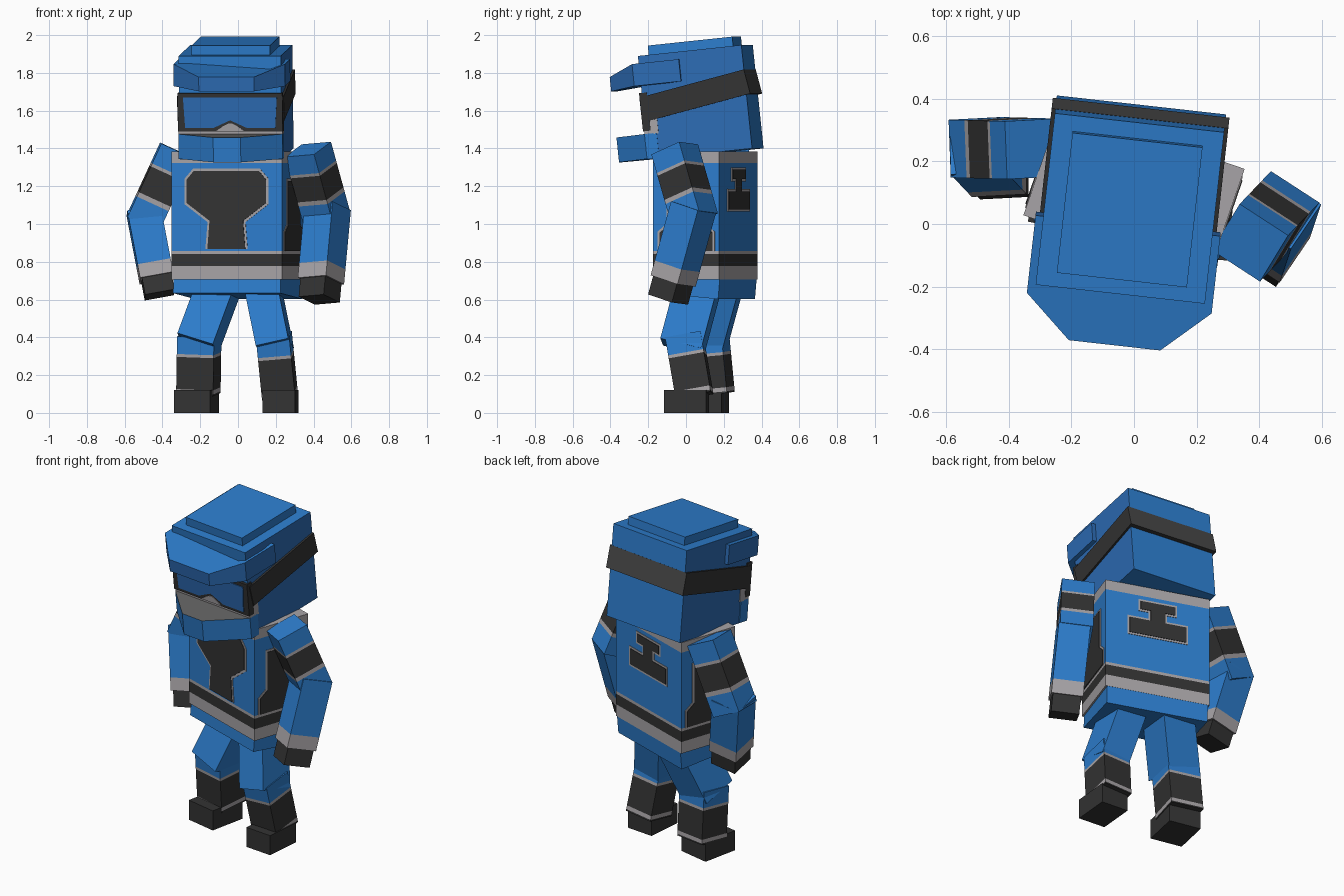
import bpy, bmesh, math
from mathutils import Matrix, Vector

if "Cube" in bpy.data.objects:
    bpy.data.objects.remove(bpy.data.objects["Cube"])

def material(name, rgb):
    m = bpy.data.materials.new(name)
    m.diffuse_color = (*rgb, 1)
    m.use_nodes = True
    m.node_tree.nodes["Principled BSDF"].inputs["Base Color"].default_value = m.diffuse_color
    return m

BLUE = material("suit blue", (0.026, 0.205, 0.61))
DEEP = material("helmet side blue", (0.026, 0.15, 0.46))
GREY = material("trim grey", (0.39, 0.37, 0.385))
DARK = material("face grey", (0.13, 0.13, 0.13))
BLACK = material("pad black", (0.033, 0.033, 0.033))
CHARCOAL = material("strap charcoal", (0.06, 0.06, 0.06))

def T(x, y, z):
    return Matrix.Translation((x, y, z))

def R(deg, axis):
    return Matrix.Rotation(math.radians(deg), 4, axis)

def finish(name, bm, mats):
    bmesh.ops.recalc_face_normals(bm, faces=bm.faces)
    me = bpy.data.meshes.new(name)
    bm.to_mesh(me)
    bm.free()
    for m in mats:
        me.materials.append(m)
    ob = bpy.data.objects.new(name, me)
    bpy.context.collection.objects.link(ob)
    return ob

def prism(name, pts, z0, z1, M, mat, top_mat=None, bend=None):
    """Extrude an outline from z0 to z1 in the frame M; bend(x, y, z) may adjust z."""
    bm = bmesh.new()
    f = bend or (lambda x, y, z: z)
    lo = [bm.verts.new(M @ Vector((x, y, f(x, y, z0)))) for x, y in pts]
    hi = [bm.verts.new(M @ Vector((x, y, f(x, y, z1)))) for x, y in pts]
    bm.faces.new(lo)
    bm.faces.new(hi).material_index = 1
    n = len(pts)
    for i in range(n):
        j = (i + 1) % n
        bm.faces.new((lo[i], lo[j], hi[j], hi[i]))
    return finish(name, bm, [mat, top_mat or mat])

def box(name, x0, x1, y0, y1, z0, z1, M, mat):
    return prism(name, [(x0, y0), (x1, y0), (x1, y1), (x0, y1)], z0, z1, M, mat)

def recolour(ob, mat, M, rule):
    """Give mat to the faces whose normal, in the frame M, satisfies the rule."""
    ob.data.materials.append(mat)
    inv = M.to_3x3().inverted()
    for p in ob.data.polygons:
        if rule(inv @ p.normal):
            p.material_index = len(ob.data.materials) - 1

def banded(name, p0, p1, w, d, yaw, bands):
    """Box from p0 to p1, cut into colour bands [(end fraction, material)]."""
    p0, p1 = Vector(p0), Vector(p1)
    z = (p1 - p0).normalized()
    x = (R(yaw, 'Z') @ Vector((0, 1, 0))).cross(z).normalized()
    y = z.cross(x)
    bm = bmesh.new()
    def ring(t):
        c = p0.lerp(p1, t)
        return [bm.verts.new(c + x * a * w / 2 + y * b * d / 2)
                for a, b in ((-1, -1), (1, -1), (1, 1), (-1, 1))]
    mats = [BLUE, GREY, BLACK]
    last = ring(0)
    bm.faces.new(last).material_index = mats.index(bands[0][1])
    for t, m in bands:
        nxt = ring(t)
        for i in range(4):
            j = (i + 1) % 4
            bm.faces.new((last[i], last[j], nxt[j], nxt[i])).material_index = mats.index(m)
        last = nxt
    bm.faces.new(last).material_index = mats.index(bands[-1][1])
    return finish(name, bm, mats)

# Torso, turned to one side, with collar and hem stripes
W, D, YAW, TY = 0.62, 0.37, -19, 0.102
banded("torso", (0, TY, 1.385), (0, TY, 0.705), W, D, YAW,
       [(0.09, GREY), (0.775, BLUE), (0.80, GREY), (0.895, BLACK), (1, GREY)])
body = T(0, TY, 0) @ R(YAW, 'Z')
box("pelvis", -0.30, 0.30, -0.18, 0.18, -0.05, 0.06,
    T(0, TY, 0.668) @ R(YAW, 'Z') @ R(-5, 'X'), BLUE)

# Thin emblem plates: black shape on a slightly larger grey outline
def mirror(half):
    return half + [(-u, v) for u, v in reversed(half)]

def emblem(name, outer, inner, turn, dist):
    M = body @ R(turn, 'Z') @ R(90, 'X') @ T(0, 0, dist)
    prism(name + "_outline", mirror(outer), -0.002, 0.003, M, GREY)
    prism(name, mirror(inner), -0.002, 0.006, M, BLACK)

emblem("chest_panel",
       [(0.118, 0.868), (0.106, 1.01), (0.235, 1.105), (0.235, 1.24), (0.187, 1.293)],
       [(0.106, 0.868), (0.094, 1.017), (0.222, 1.111), (0.222, 1.235), (0.182, 1.281)],
       0, D / 2)
emblem("back_panel",
       [(0.18, 1.065), (0.18, 1.185), (0.055, 1.185), (0.055, 1.225), (0.115, 1.225), (0.115, 1.30)],
       [(0.168, 1.077), (0.168, 1.173), (0.043, 1.173), (0.043, 1.237), (0.103, 1.237), (0.103, 1.288)],
       180, D / 2)
for side, turn in (("right", 90), ("left", -90)):
    emblem(side + "_side_panel",
           [(0.16, 0.858), (0.16, 0.96), (0.11, 1.0), (0.11, 1.24)],
           [(0.148, 0.858), (0.148, 0.954), (0.098, 0.994), (0.098, 1.228)],
           turn, W / 2)

# Head, turned and nodding forward; its sides are a deeper blue
head = T(-0.01, 0.078, 1.645) @ R(-6.4, 'Z') @ R(6, 'X')
helmet = box("helmet", -0.272, 0.272, -0.277, 0.277, -0.275, 0.275, head, BLUE)
recolour(helmet, DEEP, head, lambda n: abs(n.x) > 0.9)
box("helmet_top", -0.209, 0.209, -0.226, 0.226, 0.275, 0.325, head, BLUE)

# Brim: wraps the sides and tapers to the front
brim = prism("brim", [(-0.297, -0.06), (-0.297, -0.31), (-0.147, -0.452),
                      (0.147, -0.452), (0.297, -0.31), (0.297, -0.06)], 0.118, 0.235, head, BLUE,
             bend=lambda x, y, z: z if y > -0.4 else 0.105 + (z - 0.118) * 0.65)
recolour(brim, DEEP, head, lambda n: abs(n.z) < 0.3)

# Chin guard: tapered, with a grey upper face
prism("chin_guard", [(-0.277, -0.22), (-0.277, -0.285), (-0.073, -0.458),
                     (0.073, -0.458), (0.277, -0.285), (0.277, -0.22)],
      -0.272, -0.14, head, BLUE, DARK)

# Goggles: strap, frame, lens and nose notch
turn = T(-0.01, 0.078, 1.68) @ R(-6.4, 'Z') @ R(15, 'X')
strap = box("goggle_strap", -0.284, 0.284, -0.27, 0.288, -0.066, 0.066, turn, BLACK)
recolour(strap, CHARCOAL, turn, lambda n: n.y > 0.9)
box("goggle_pad", -0.277, 0.277, -0.284, -0.21, -0.145, -0.06, head, GREY)
box("goggle_frame", -0.279, 0.279, -0.291, -0.25, -0.125, 0.078, head, BLACK)
face = head @ R(90, 'X') @ T(0, 0, 0.291)
prism("nose_notch", mirror([(0.075, -0.123), (0.04, -0.098), (0.01, -0.083)]),
      -0.002, 0.003, face, GREY)
prism("goggle_lens", mirror([(0, -0.066), (0.09, -0.107), (0.24, -0.107), (0.25, 0.055)])[:-1],
      -0.002, 0.004, face, DEEP)

# Arms: banded upper arm, forearm with cuff, narrower hand
UPPER = [(0.27, BLUE), (0.31, GREY), (0.66, BLACK), (0.72, GREY), (1, BLUE)]
FORE = [(0.80, BLUE), (1, GREY)]
arms = (("left", (-0.325, 0.24, 1.39), (-0.505, 0.245, 1.0), (-0.50, 0.25, 1.07),
         (-0.415, 0.16, 0.625), 3),
        ("right", (0.37, -0.06, 1.395), (0.47, 0.045, 1.03), (0.475, 0.04, 1.09),
         (0.43, -0.095, 0.60), -33))
for side, shoulder, elbow, fore_top, hand, yaw in arms:
    wrist = Vector(fore_top).lerp(Vector(hand), 0.80)
    banded(side + "_upper_arm", shoulder, elbow, 0.185, 0.185, yaw, UPPER)
    banded(side + "_forearm", fore_top, wrist, 0.178, 0.178, yaw, FORE)
    banded(side + "_hand", wrist, hand, 0.158, 0.158, yaw, [(1, BLACK)])

# Legs: thigh, banded shin and boot
SHIN = [(0.30, BLUE), (0.35, GREY), (0.90, BLACK), (0.97, GREY), (1, BLACK)]
legs = (("left", (-0.10, 0.18, 0.67), (-0.215, 0.095, 0.36), (-0.205, 0.115, 0.41),
         (-0.21, 0.145, 0.10), (-0.22, 0.10), -12, 0.195),
        ("right", (0.13, 0.065, 0.67), (0.195, -0.02, 0.35), (0.19, -0.01, 0.41),
         (0.222, 0.045, 0.09), (0.225, 0.005), -5, 0.172))
for side, hip, knee, shin_top, ankle, foot, yaw, w in legs:
    banded(side + "_thigh", hip, knee, w + 0.005, 0.225, yaw, [(1, BLUE)])
    banded(side + "_shin", shin_top, ankle, w + 0.005, 0.19, yaw, SHIN)
    box(side + "_boot", -w / 2, w / 2, -0.115, 0.11, 0, 0.12,
        T(*foot, 0) @ R(yaw, 'Z'), BLACK)
